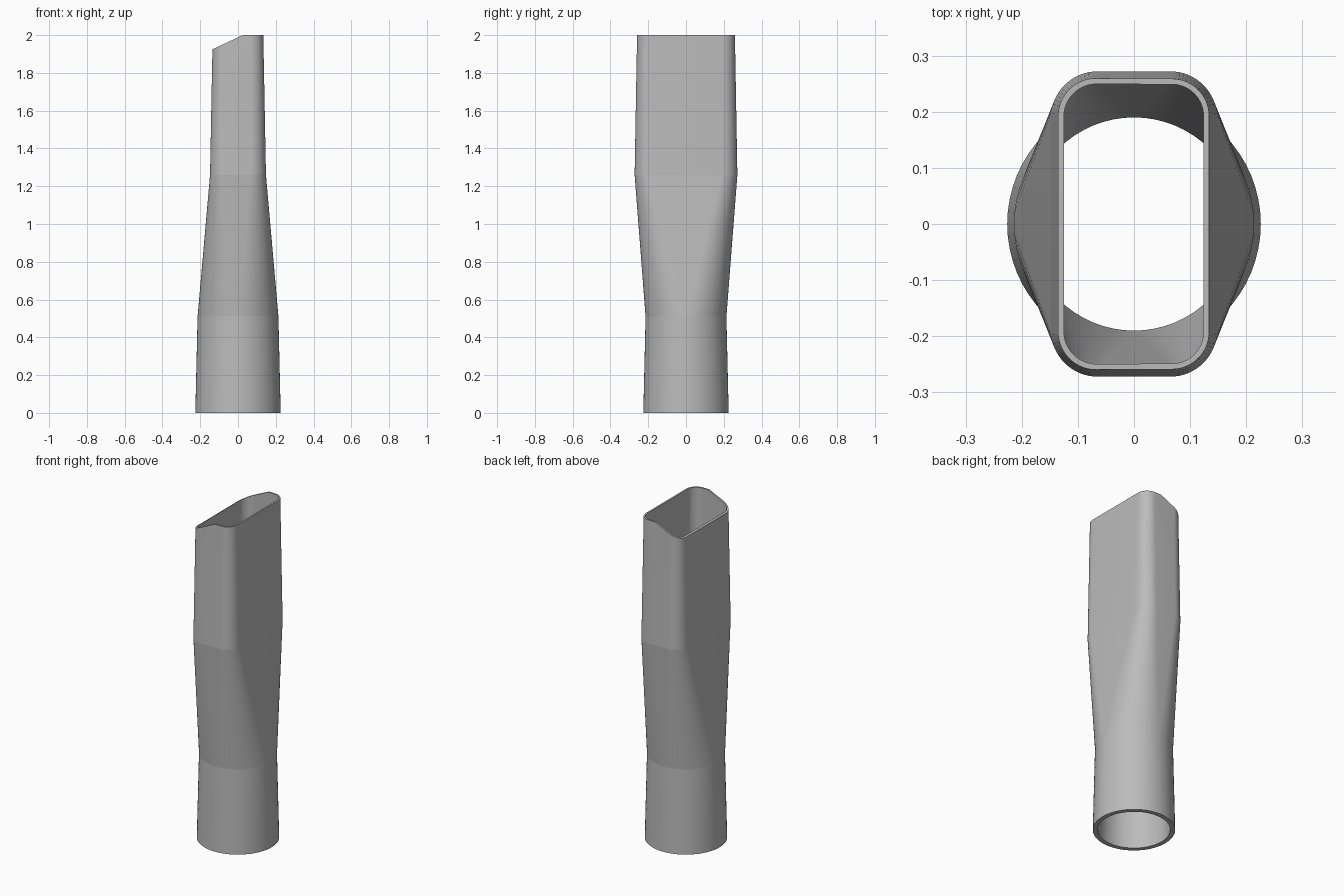
import bpy
import bmesh
from math import pi, cos, sin
from mathutils import Vector

cube = bpy.data.objects.get("Cube")
if cube:
    bpy.data.objects.remove(cube, do_unlink=True)

CORNER_STEPS = 16
HEIGHTS = (0.0, 0.51, 1.26, 2.0)
# half width, half depth, corner radius of each section, bottom to top
OUTER = ((0.226, 0.226, 0.226), (0.214, 0.214, 0.214),
         (0.148, 0.272, 0.083), (0.134, 0.259, 0.067))
INNER = ((0.199, 0.199, 0.199), (0.19, 0.19, 0.19),
         (0.132, 0.256, 0.067), (0.124, 0.249, 0.057))


def section(bm, size, z):
    """Rounded rectangle; a circle when the radius equals both half sizes."""
    half_w, half_d, radius = size
    verts = []
    for quarter, (sx, sy) in enumerate(((1, 1), (-1, 1), (-1, -1), (1, -1))):
        for step in range(CORNER_STEPS + 1):
            a = (quarter + step / CORNER_STEPS) * pi / 2
            verts.append(bm.verts.new((sx * (half_w - radius) + radius * cos(a),
                                       sy * (half_d - radius) + radius * sin(a), z)))
    return verts


# Tube wall: up the outside, over the rim, down the inside, closed at the base
bm = bmesh.new()
rings = [section(bm, s, z) for s, z in zip(OUTER, HEIGHTS)]
rings += [section(bm, s, z) for s, z in zip(INNER[::-1], HEIGHTS[::-1])]
for low, high in zip(rings, rings[1:] + rings[:1]):
    for i in range(len(low)):
        j = (i + 1) % len(low)
        bm.faces.new((low[i], low[j], high[j], high[i]))
bmesh.ops.remove_doubles(bm, verts=bm.verts[:], dist=1e-5)

# Slanted cut across the mouth on the right side
bmesh.ops.bisect_plane(bm, geom=bm.verts[:] + bm.edges[:] + bm.faces[:], dist=1e-6,
                       plane_co=Vector((0.025, 0, 2)), plane_no=Vector((-0.47, 0, 1)),
                       clear_outer=True)
bmesh.ops.triangle_fill(bm, edges=[e for e in bm.edges if e.is_boundary],
                        use_beauty=True)
bmesh.ops.recalc_face_normals(bm, faces=bm.faces[:])

# Smooth walls with crisp rims and section lines
for face in bm.faces:
    face.smooth = True
for edge in bm.edges:
    on_section = any(all(abs(v.co.z - z) < 1e-4 for v in edge.verts) for z in HEIGHTS)
    edge.smooth = not (on_section or edge.calc_face_angle(0) > 0.5)

mesh = bpy.data.meshes.new("nozzle_tube")
bm.to_mesh(mesh)
bm.free()
nozzle = bpy.data.objects.new("nozzle_tube", mesh)
bpy.context.collection.objects.link(nozzle)

# Plain grey plastic
grey = bpy.data.materials.new("grey_plastic")
grey.use_nodes = True
colour = (0.5, 0.5, 0.5, 1)
grey.diffuse_color = colour
grey.node_tree.nodes["Principled BSDF"].inputs["Base Color"].default_value = colour
mesh.materials.append(grey)
